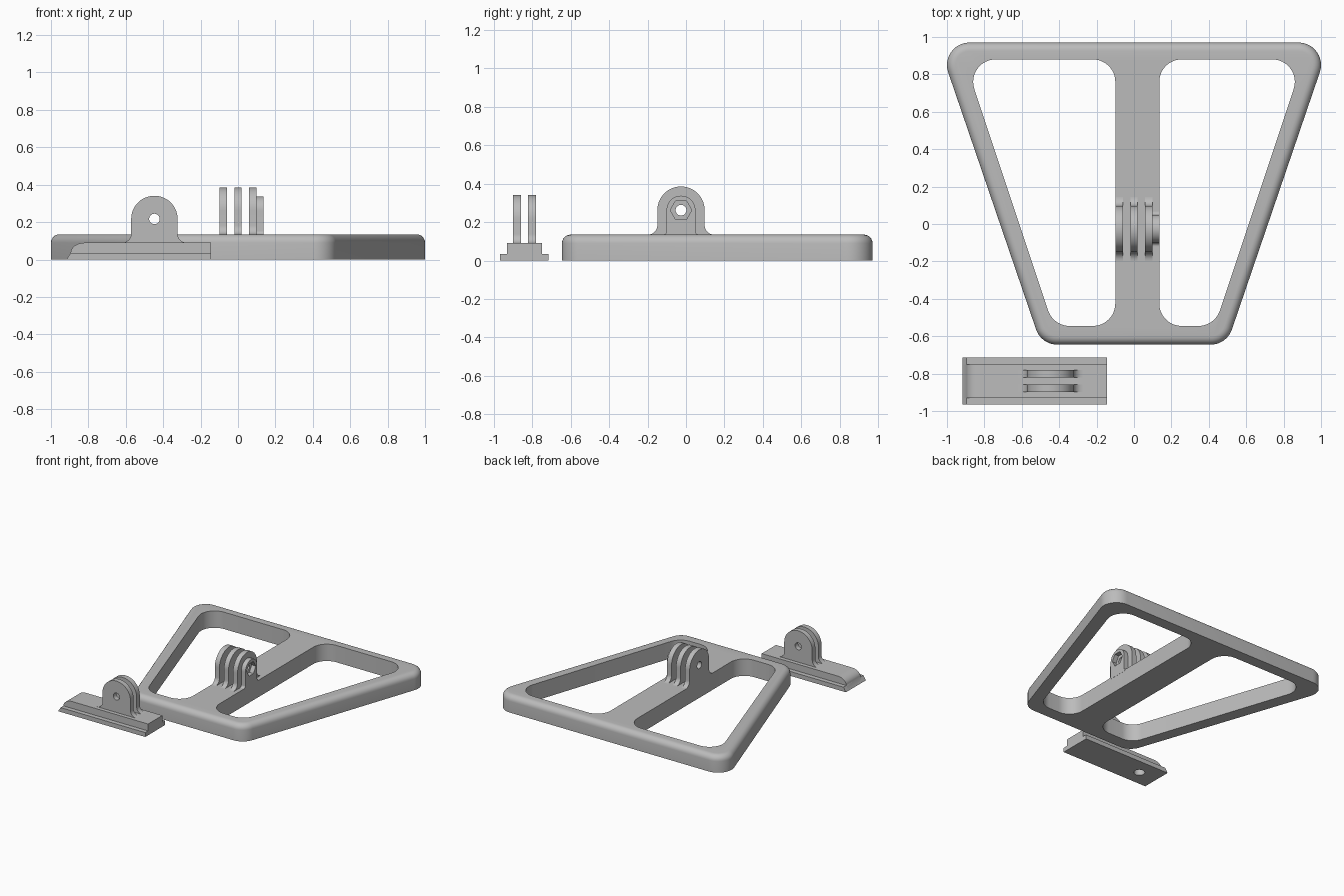
import bpy, bmesh, math
from math import cos, sin, pi

if "Cube" in bpy.data.objects:
    bpy.data.objects.remove(bpy.data.objects["Cube"])

grey = bpy.data.materials.new("grey plastic")
grey.diffuse_color = (0.5, 0.5, 0.5, 1)
grey.use_nodes = True
grey.node_tree.nodes["Principled BSDF"].inputs["Base Color"].default_value = grey.diffuse_color


def arc(cx, cy, r, a0, a1, n=12):
    return [(cx + r * cos(a0 + (a1 - a0) * i / n), cy + r * sin(a0 + (a1 - a0) * i / n))
            for i in range(n + 1)]


def rounded(centres, r):
    """Convex outline around corner-circle centres given counter-clockwise."""
    pts, n = [], len(centres)
    for i, (x, y) in enumerate(centres):
        px, py = centres[i - 1]
        nx, ny = centres[(i + 1) % n]
        a0 = math.atan2(y - py, x - px) - pi / 2
        a1 = math.atan2(ny - y, nx - x) - pi / 2
        while a1 < a0:
            a1 += 2 * pi
        pts += arc(x, y, r, a0, a1)
    return pts


def prism(name, pts, axis, lo, hi, round_top=0):
    """Extrude an outline along an axis, optionally rounding the upper rim."""
    place = {'x': lambda u, v, w: (w, u, v), 'y': lambda u, v, w: (u, w, v),
             'z': lambda u, v, w: (u, v, w)}[axis]
    bm = bmesh.new()
    a = [bm.verts.new(place(u, v, lo)) for u, v in pts]
    b = [bm.verts.new(place(u, v, hi)) for u, v in pts]
    n = len(pts)
    bm.faces.new(a)
    top = bm.faces.new(b)
    for i in range(n):
        bm.faces.new((a[i], a[(i + 1) % n], b[(i + 1) % n], b[i]))
    bmesh.ops.recalc_face_normals(bm, faces=bm.faces)
    if round_top:
        bmesh.ops.bevel(bm, geom=list(top.edges), offset=round_top, segments=6,
                        profile=0.5, affect='EDGES')
    me = bpy.data.meshes.new(name)
    bm.to_mesh(me)
    bm.free()
    me.materials.append(grey)
    ob = bpy.data.objects.new(name, me)
    bpy.context.collection.objects.link(ob)
    return ob


def finish(ob, cutters=()):
    """Cut holes, then smooth the curved faces."""
    bpy.ops.object.select_all(action='DESELECT')
    bpy.context.view_layer.objects.active = ob
    ob.select_set(True)
    for c in cutters:
        m = ob.modifiers.new("hole", 'BOOLEAN')
        m.operation, m.solver, m.object = 'DIFFERENCE', 'EXACT', c
        bpy.ops.object.modifier_apply(modifier=m.name)
        bpy.data.objects.remove(c)
    bpy.ops.object.shade_smooth_by_angle(angle=math.radians(32))


def circle(u, v, r, n=32):
    return [(u + r * cos(2 * pi * i / n), v + r * sin(2 * pi * i / n)) for i in range(n)]


def lug(c, z0, zc, r, f):
    """Round-topped tab outline with flared feet."""
    right = arc(c + r + f, z0 + f, f, 1.5 * pi, pi, 8)
    left = arc(c - r - f, z0 + f, f, 0, -pi / 2, 8)
    return ([(c - r - f, z0 - 0.01), (c + r + f, z0 - 0.01)] + right
            + arc(c, zc, r, 0, pi, 28) + left)


# Trapezoid frame with two windows either side of the spine
frame = prism("frame", rounded([(-0.41, -0.525), (0.41, -0.525), (0.88, 0.85), (-0.88, 0.85)], 0.12),
              'z', 0, 0.135, round_top=0.045)
windows = [
    prism("left_window", rounded([(-0.345, -0.425), (-0.22, -0.425), (-0.22, 0.76), (-0.74, 0.76)], 0.12),
          'z', -0.1, 0.3),
    prism("right_window", rounded([(0.255, -0.425), (0.345, -0.425), (0.74, 0.76), (0.255, 0.76)], 0.12),
          'z', -0.1, 0.3)]
finish(frame, windows)

# Three hinge prongs on the spine
Y, Z = -0.026, 0.262
for i, x in enumerate((-0.08, 0.0, 0.08)):
    p = prism(f"frame_prong_{i + 1}", lug(Y, 0.135, Z, 0.123, 0.048), 'x', x - 0.02, x + 0.02)
    finish(p, [prism("bolt_hole", circle(Y, Z, 0.028), 'x', x - 0.1, x + 0.1)])

# Boss holding a hexagonal nut pocket
boss = prism("nut_boss", lug(Y, 0.135, Z, 0.075, 0.018), 'x', 0.1, 0.136)
finish(boss, [prism("nut_pocket", circle(Y, Z, 0.056, 6), 'x', 0.05, 0.2)])

# Sliding clip: wide flange and narrower body with a rounded nose
C = -0.84
X0, X1 = -0.917, -0.145
nose = [(X1, 0), (X1, 0.09)] + [(-0.82 - 0.075 * sin(t * pi / 16), 0.035 + 0.055 * cos(t * pi / 16))
                                for t in range(9)] + [(X0, 0)]
body = prism("clip_body", nose, 'y', C - 0.09, C + 0.09)
finish(body, [prism("body_pin_hole", circle(-0.755, C, 0.04), 'z', -0.05, 0.05)])
flange = prism("clip_flange", [(X0, 0), (X1, 0), (X1, 0.035), (-0.895, 0.035)],
               'y', C - 0.126, C + 0.126)
finish(flange, [prism("flange_pin_hole", circle(-0.755, C, 0.04), 'z', -0.05, 0.1)])

# Two hinge prongs on the clip
PX, PZ = -0.447, 0.217
for i, y in enumerate((C - 0.039, C + 0.039)):
    p = prism(f"clip_prong_{i + 1}", lug(PX, 0.09, PZ, 0.124, 0.048), 'y', y - 0.02, y + 0.02)
    finish(p, [prism("bolt_hole", circle(PX, PZ, 0.028), 'y', y - 0.1, y + 0.1)])
